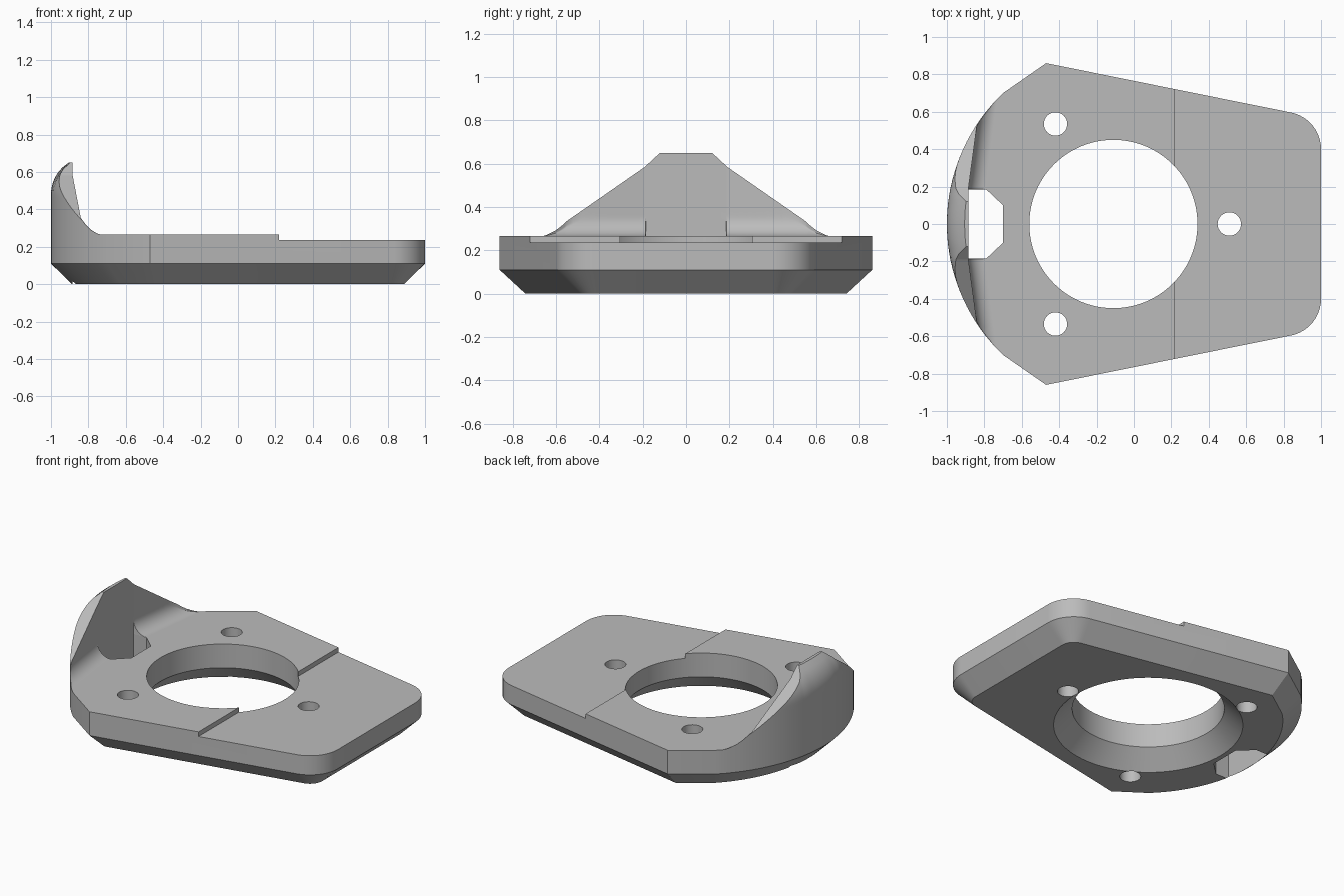
import bpy, bmesh, math
from mathutils import Vector

if "Cube" in bpy.data.objects:
    bpy.data.objects.remove(bpy.data.objects["Cube"])

grey = bpy.data.materials.new("plain grey")
grey.use_nodes = True
grey.diffuse_color = (0.5, 0.5, 0.5, 1)
grey.node_tree.nodes["Principled BSDF"].inputs["Base Color"].default_value = (0.5, 0.5, 0.5, 1)

TOP, CHAMFER, BACK_R = 0.265, 0.11, 0.967


def loft(name, rings):
    """Closed solid through rings with equal point counts."""
    bm = bmesh.new()
    rows = [[bm.verts.new(p) for p in ring] for ring in rings]
    n = len(rows[0])
    for a, b in zip(rows, rows[1:]):
        for i in range(n):
            j = (i + 1) % n
            bm.faces.new((a[i], a[j], b[j], b[i]))
    bm.faces.new(rows[0][::-1])
    bm.faces.new(rows[-1])
    bmesh.ops.recalc_face_normals(bm, faces=bm.faces)
    mesh = bpy.data.meshes.new(name)
    bm.to_mesh(mesh)
    bm.free()
    mesh.materials.append(grey)
    ob = bpy.data.objects.new(name, mesh)
    bpy.context.collection.objects.link(ob)
    return ob


def level(points, z):
    return [(x, y, z) for x, y in points]


def circle(x, y, r, n):
    return [(x + r * math.cos(2 * math.pi * i / n), y + r * math.sin(2 * math.pi * i / n))
            for i in range(n)]


def inset(points, d):
    """Mitred inward offset of a counter-clockwise outline."""
    out = []
    for i, p in enumerate(points):
        p = Vector(p)
        a = (p - Vector(points[i - 1])).normalized()
        b = (Vector(points[(i + 1) % len(points)]) - p).normalized()
        na, nb = Vector((-a.y, a.x)), Vector((-b.y, b.x))
        out.append(tuple(p + (na + nb) * d / (1 + na.dot(nb))))
    return out


def cut(target, cutter):
    mod = target.modifiers.new("cut", "BOOLEAN")
    mod.operation, mod.solver, mod.object = "DIFFERENCE", "EXACT", cutter
    bpy.context.view_layer.objects.active = target
    bpy.ops.object.modifier_apply(modifier=mod.name)
    bpy.data.objects.remove(cutter)


def smooth(ob, angle):
    bpy.ops.object.select_all(action="DESELECT")
    ob.select_set(True)
    bpy.context.view_layer.objects.active = ob
    bpy.ops.object.shade_smooth_by_angle(angle=math.radians(angle))


# Curved end shared by the base plate and the lip
def outer_x(y):
    return BACK_R - 1 - math.sqrt(BACK_R ** 2 - y * y)


half = [0.04 * i for i in range(17)] + [0.12, 0.184, 0.186, 0.19, 0.55, 0.575, 0.66, 0.7]
half = sorted({round(y, 3) for y in half})
stations = [-y for y in half[:0:-1]] + half

# Base plate: rounded end, straight flanks, curved end, chamfered underside
corner = [(0.8 + 0.2 * math.cos(t), 0.4 + 0.2 * math.sin(t))
          for t in (math.radians(78.6 * i / 12) for i in range(13))]
outline = corner + [(-0.47, 0.86)]
outline += [(outer_x(y), y) for y in reversed(stations)]
outline += [(-0.47, -0.86)] + [(x, -y) for x, y in reversed(corner)]
plate = loft("base_plate", [level(inset(outline, 0.112), 0),
                            level(outline, CHAMFER), level(outline, TOP)])

# Lowered half of the top face
step = [(0.22, -1), (1.2, -1), (1.2, 1), (0.22, 1)]
cut(plate, loft("step_cutter", [level(step, 0.235), level(step, 0.5)]))

# Main bore with a flared mouth underneath
bore = [(0.57, -0.01), (0.45, CHAMFER), (0.45, 0.5)]
cut(plate, loft("bore_cutter", [level(circle(-0.11, 0, r, 96), z) for r, z in bore]))

# Screw holes
for x, y in [(-0.42, 0.535), (-0.42, -0.535), (0.51, 0)]:
    ring = circle(x, y, 0.0625, 32)
    cut(plate, loft("screw_cutter", [level(ring, -0.1), level(ring, 0.5)]))

# Slot in front of the lip
slot = [(-0.885, -0.185), (-0.79, -0.185), (-0.7, -0.1),
        (-0.7, 0.1), (-0.79, 0.185), (-0.885, 0.185)]
cut(plate, loft("slot_cutter", [level(slot, -0.1), level(slot, 0.5)]))
smooth(plate, 25)

# Raised lip: outline height, rounded outer crest, filleted inner foot
CREST = [(0, 0.65), (0.12, 0.65), (0.19, 0.585), (0.55, 0.335),
         (0.575, 0.312), (0.6, 0.293), (0.64, 0.272), (0.66, 0.266)]


def crest(y):
    for (a, za), (b, zb) in zip(CREST, CREST[1:]):
        if y <= b:
            return za + (zb - za) * (y - a) / (b - a)
    return CREST[-1][1]


def lip_section(y, n=28):
    top, foot, round_r = crest(abs(y)), 0.09, 0.2
    face = -0.885 + max(0, abs(y) - 0.19) * 0.134
    outer, inner = [], []
    for i in range(n + 1):
        z = TOP + (top - TOP) * (i / n) ** 2
        rise = max(0, z - 0.48)
        xo = outer_x(y) + round_r - math.sqrt(round_r ** 2 - rise ** 2)
        left = max(0, foot - (z - TOP))
        flare = foot - math.sqrt(foot ** 2 - left ** 2) if abs(y) > 0.185 else 0
        outer.append((xo, y, z))
        inner.append((max(face + flare, xo + 0.002), y, z))
    return outer + inner[::-1]


lip = loft("raised_lip", [lip_section(y) for y in stations if abs(y) <= 0.66])
smooth(lip, 25)
